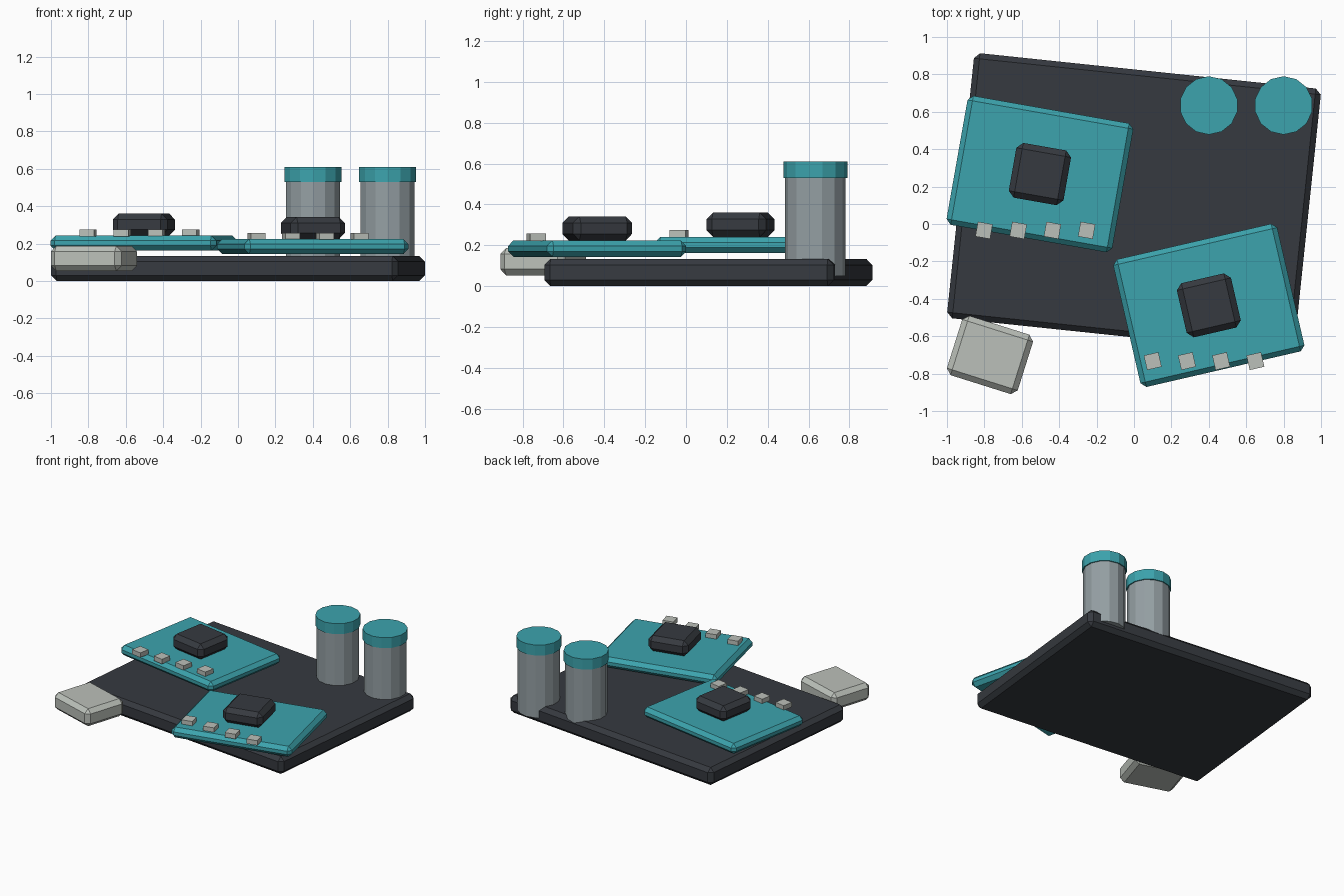
import bpy
import bmesh
from math import radians
from mathutils import Matrix

cube = bpy.data.objects.get("Cube")
if cube:
    bpy.data.objects.remove(cube, do_unlink=True)


def make_material(name, rgb):
    mat = bpy.data.materials.new(name)
    mat.use_nodes = True
    colour = (*rgb, 1)
    mat.diffuse_color = colour
    mat.node_tree.nodes["Principled BSDF"].inputs["Base Color"].default_value = colour
    return mat


charcoal = make_material("charcoal", (0.037, 0.042, 0.051))
teal = make_material("teal", (0.045, 0.37, 0.42))
pale_metal = make_material("pale metal", (0.50, 0.53, 0.49))
steel_grey = make_material("steel grey", (0.30, 0.35, 0.37))


def finish(bm, name, mat, location, turn=0):
    mesh = bpy.data.meshes.new(name)
    bm.to_mesh(mesh)
    bm.free()
    mesh.materials.append(mat)
    obj = bpy.data.objects.new(name, mesh)
    obj.location = location
    obj.rotation_euler.z = radians(turn)
    bpy.context.collection.objects.link(obj)
    return obj


def box(name, mat, x, y, bottom, top, width, depth, turn=0, bevel=0):
    """Box between two heights, turned about z, with chamfered edges."""
    bm = bmesh.new()
    bmesh.ops.create_cube(bm, size=1, matrix=Matrix.Diagonal((width, depth, top - bottom, 1)))
    if bevel:
        bmesh.ops.bevel(bm, geom=bm.edges[:], offset=bevel, segments=1,
                        affect='EDGES', clamp_overlap=True)
    return finish(bm, name, mat, (x, y, (bottom + top) / 2), turn)


def cylinder(name, mat, x, y, bottom, top, radius):
    bm = bmesh.new()
    bmesh.ops.create_cone(bm, cap_ends=True, segments=14, radius1=radius,
                          radius2=radius, depth=top - bottom)
    return finish(bm, name, mat, (x, y, (bottom + top) / 2))


def circuit_board(side, x, y, top, turn, pin_x, pin_y):
    """Board with a central chip and a row of four contacts."""
    box(side + "_board", teal, x, y, top - 0.08, top, 0.90, 0.70, turn, 0.027)
    box(side + "_chip", charcoal, x, y, top, top + 0.118, 0.297, 0.297, turn, 0.032)
    for i in range(4):
        box(f"{side}_contact_{i + 1}", pale_metal, pin_x + i * 0.183, pin_y,
            top - 0.003, top + 0.033, 0.08, 0.08, turn)


# Base slab
box("base_slab", charcoal, 0, 0.11, 0, 0.134, 1.865, 1.425, -6, 0.03)

# Stacked circuit boards
circuit_board("right", -0.503, 0.267, 0.242, -10, -0.802, -0.034)
circuit_board("left", 0.40, -0.435, 0.224, 13, 0.10, -0.733)

# Loose connector block
box("connector_block", pale_metal, -0.77, -0.70, 0.053, 0.187, 0.397, 0.333, -17.5, 0.03)

# Pair of capacitors
for label, x in (("inner", 0.40), ("outer", 0.80)):
    cylinder(label + "_capacitor_body", steel_grey, x, 0.634, 0.05, 0.54, 0.148)
    cylinder(label + "_capacitor_cap", teal, x, 0.634, 0.53, 0.61, 0.156)
